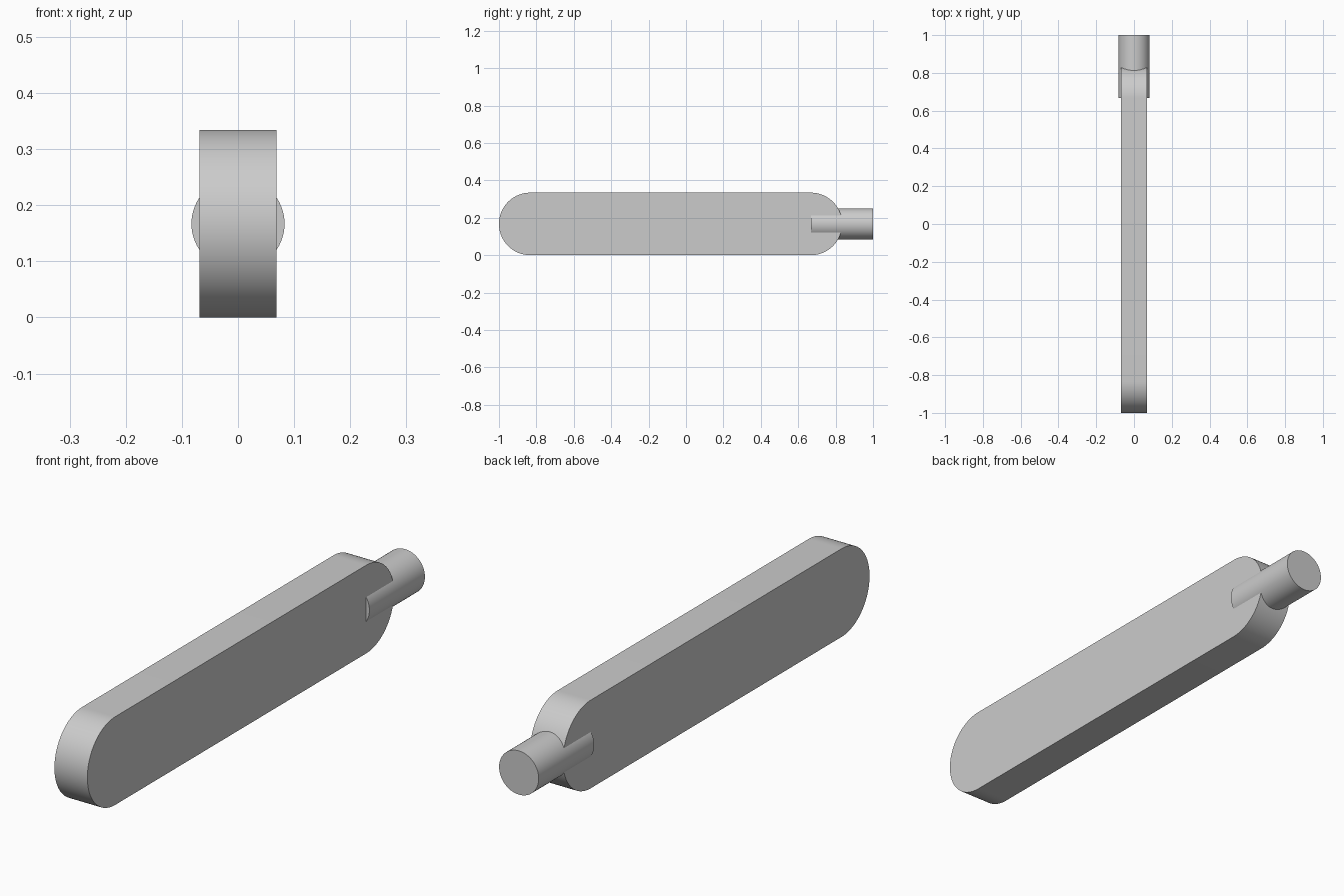
import bpy, bmesh, math
from mathutils import Matrix

if "Cube" in bpy.data.objects:
    bpy.data.objects.remove(bpy.data.objects["Cube"], do_unlink=True)

grey = bpy.data.materials.new("light grey")
grey.use_nodes = True
grey.diffuse_color = (0.6, 0.6, 0.6, 1)
grey.node_tree.nodes["Principled BSDF"].inputs["Base Color"].default_value = grey.diffuse_color

RADIUS = 0.167       # rounded end radius, also the height of the centre line
HALF_WIDTH = 0.069
FRONT_Y, BACK_Y = -1 + RADIUS, 0.668
ARC_STEPS = 48


def finish(bm, name):
    bmesh.ops.recalc_face_normals(bm, faces=bm.faces)
    mesh = bpy.data.meshes.new(name)
    bm.to_mesh(mesh)
    bm.free()
    mesh.materials.append(grey)
    obj = bpy.data.objects.new(name, mesh)
    bpy.context.collection.objects.link(obj)
    bpy.ops.object.select_all(action='DESELECT')
    obj.select_set(True)
    bpy.context.view_layer.objects.active = obj
    bpy.ops.object.shade_smooth_by_angle(angle=math.radians(30))
    return obj


# Flat bar: round-ended profile extruded across its width
bm = bmesh.new()
outline = []
for centre, start in ((BACK_Y, -math.pi / 2), (FRONT_Y, math.pi / 2)):
    for i in range(ARC_STEPS + 1):
        a = start + math.pi * i / ARC_STEPS
        outline.append(bm.verts.new((-HALF_WIDTH, centre + RADIUS * math.cos(a),
                                     RADIUS + RADIUS * math.sin(a))))
side = bm.faces.new(outline)
extruded = bmesh.ops.extrude_face_region(bm, geom=[side], use_keep_orig=True)
bmesh.ops.translate(bm, vec=(2 * HALF_WIDTH, 0, 0),
                    verts=[v for v in extruded["geom"] if isinstance(v, bmesh.types.BMVert)])
finish(bm, "bar")

# Round pin set into the back end
bm = bmesh.new()
placement = Matrix.Translation((0, (BACK_Y + 1) / 2, RADIUS)) @ Matrix.Rotation(math.pi / 2, 4, 'X')
bmesh.ops.create_cone(bm, cap_ends=True, segments=64, radius1=0.083, radius2=0.083,
                      depth=1 - BACK_Y, matrix=placement)
finish(bm, "pin")
